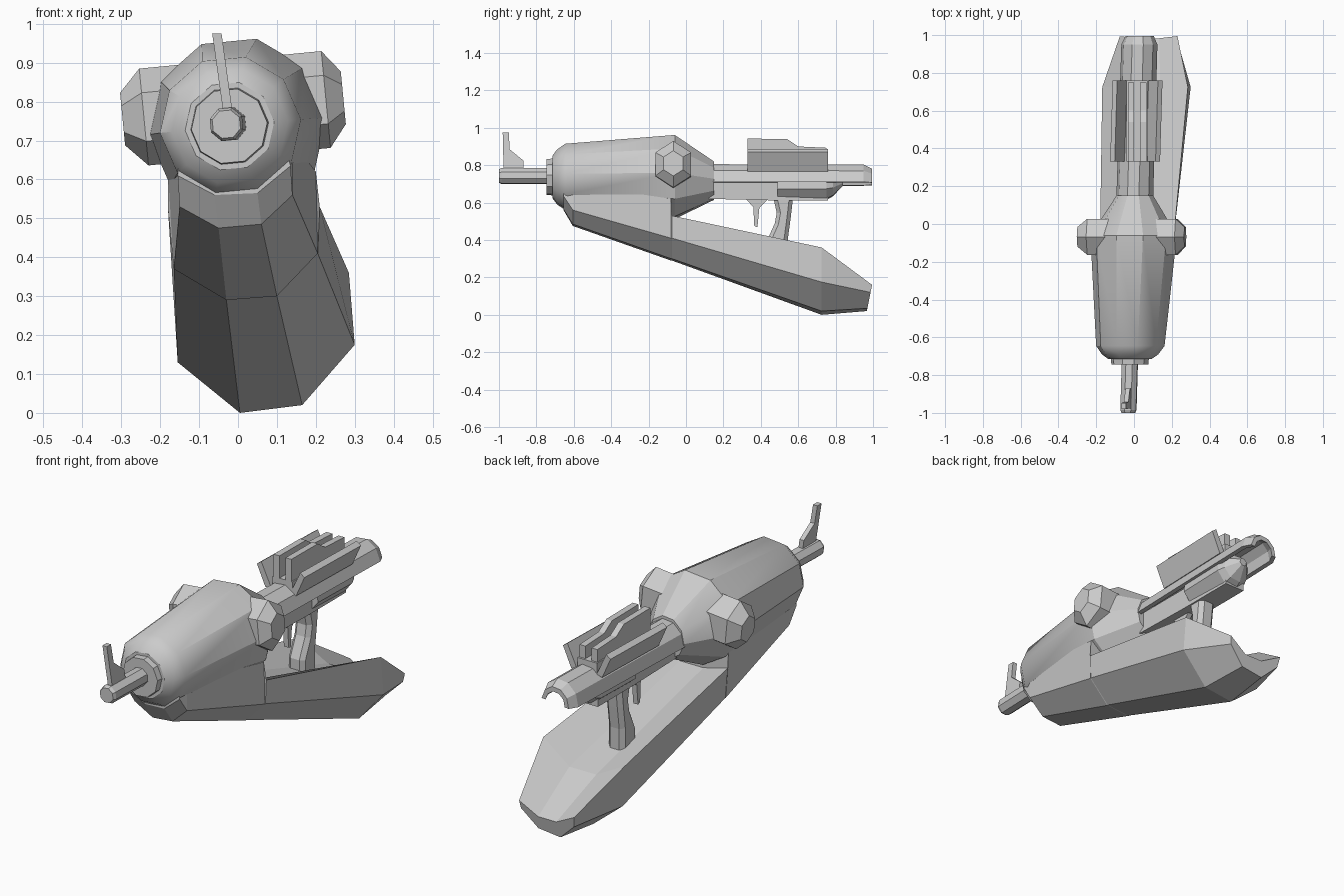
import bpy, bmesh
from math import sin, cos, radians, pi
from mathutils import Vector

if "Cube" in bpy.data.objects:
    bpy.data.objects.remove(bpy.data.objects["Cube"])

TILT = radians(5.5)          # the whole toy leans slightly
AXIS_Z = 0.737


def ax(y):
    """x of the gun's long axis, which is slightly skewed"""
    return 0.03 * y


def loft(name, rings, smooth=False):
    """Skin between rings with equal point counts and cap both ends"""
    bm = bmesh.new()
    rows = [[bm.verts.new(p) for p in r] for r in rings]
    n = len(rows[0])
    for a, b in zip(rows, rows[1:]):
        for i in range(n):
            j = (i + 1) % n
            bm.faces.new((a[i], a[j], b[j], b[i]))
    bm.faces.new(rows[0][::-1])
    bm.faces.new(rows[-1])
    bmesh.ops.recalc_face_normals(bm, faces=bm.faces)
    me = bpy.data.meshes.new(name)
    bm.to_mesh(me)
    bm.free()
    ob = bpy.data.objects.new(name, me)
    bpy.context.collection.objects.link(ob)
    if smooth:
        bpy.ops.object.select_all(action='DESELECT')
        ob.select_set(True)
        bpy.context.view_layer.objects.active = ob
        bpy.ops.object.shade_smooth_by_angle(angle=radians(30))
    return ob


def ring(y, rx, rz=None, z=AXIS_Z, n=10):
    """Flat-topped polygon across the long axis"""
    rz = rz or rx
    out = []
    for i in range(n):
        a = pi / 2 + pi / n + TILT + 2 * pi * i / n
        out.append((ax(y) + rx * cos(a), y, z + rz * sin(a)))
    return out


def plate(name, profile, x0, half, lean=0.0, zref=0.0, bevel=0.0):
    """Side profile (y, z) given thickness in x, sheared by lean"""
    def side(s):
        return [(x0 + s * half + lean * (z - zref), y, z) for y, z in profile]
    ob = loft(name, [side(-1), side(1)])
    if bevel:
        m = ob.modifiers.new("chamfer", 'BEVEL')
        m.width, m.segments = bevel, 1
    return ob


# Main body, nose to rear neck
loft("main_body", [ring(-0.715, 0.115), ring(-0.69, 0.15), ring(-0.645, 0.182),
                   ring(-0.06, 0.23), ring(0.15, 0.098, 0.105, 0.717)], True)

# Nozzle and collar
loft("nozzle_collar", [ring(-0.745, 0.098), ring(-0.70, 0.102)])
loft("nozzle", [ring(-1.0, 0.038, n=8, z=0.742), ring(-0.985, 0.045, n=8, z=0.742),
                ring(-0.73, 0.045, n=8, z=0.742)])

# Front sight blade
plate("front_sight", [(-0.98, 0.975), (-0.947, 0.975), (-0.943, 0.885), (-0.87, 0.825),
                      (-0.87, 0.77), (-0.975, 0.77)], -0.027, 0.012, -0.14, 0.78)

# Side knobs: one hexagonal bar through the body
knob = []
for d, r in ((-0.29, 0.068), (-0.235, 0.125), (-0.14, 0.125),
             (0.14, 0.125), (0.235, 0.125), (0.28, 0.068)):
    c = Vector((-0.008 + d * cos(TILT), -0.068, 0.783 + d * sin(TILT)))
    u = Vector((-sin(TILT), 0, cos(TILT)))
    knob.append([c + u * (r * cos(k * pi / 3)) + Vector((0, 0.88 * r * sin(k * pi / 3), 0))
                 for k in range(6)])
loft("side_knobs", knob)

# Rear barrel: arched shell, open underneath


def arch(y, r, t=0.022, z=0.70):
    ang = [TILT + pi * k / 5 for k in range(6)]
    pts = [(r, a) for a in ang] + [(r - t, a) for a in reversed(ang)]
    return [(ax(y) + q * cos(a), y, z + 1.1 * q * sin(a)) for q, a in pts]


loft("rear_barrel", [arch(0.12, 0.098), arch(0.95, 0.096), arch(0.995, 0.075)])

# Parts below the rear barrel
plate("under_frame", [(0.12, 0.72), (0.12, 0.62), (0.46, 0.612), (0.76, 0.612), (0.76, 0.72)],
      0.012, 0.055)
loft("rear_chamber", [ring(0.49, 0.09, 0.09, 0.70, 8), ring(0.75, 0.09, 0.09, 0.70, 8),
                      ring(0.785, 0.075, 0.07, 0.70, 8), ring(0.84, 0.02, 0.02, 0.71, 8)])

# Top rails with a slot between, and splayed outer fins
for s, tag in ((-1, "left"), (1, "right")):
    plate(tag + "_top_rail", [(0.33, 0.78), (0.33, 0.942), (0.54, 0.94), (0.60, 0.90),
                              (0.75, 0.893), (0.75, 0.78)], 0.016 + s * 0.033, 0.016)
    fin = []
    for y in (0.33, 0.76):
        x = ax(y) - 0.004
        fin.append([(x + s * 0.055, y, 0.775), (x + s * 0.085, y, 0.765),
                    (x + s * 0.132, y, 0.87), (x + s * 0.108, y, 0.887)])
    loft(tag + "_outer_fin", fin)
plate("rail_base", [(0.33, 0.77), (0.33, 0.83), (0.76, 0.83), (0.76, 0.77)], 0.016, 0.055)

# Grip and trigger
plate("grip", [(0.46, 0.66), (0.485, 0.545), (0.475, 0.49), (0.43, 0.39), (0.43, 0.27),
               (0.545, 0.27), (0.545, 0.41), (0.56, 0.52), (0.575, 0.65)],
      0.014, 0.045, bevel=0.02)
plate("trigger", [(0.32, 0.62), (0.36, 0.575), (0.365, 0.475), (0.382, 0.468),
                  (0.392, 0.57), (0.44, 0.62)], 0.012, 0.013)

# Lower hull: half sections (rim, waist, keel) left and right, trough on top


def hull(y, right, left, trough, slant=0.0):
    rim_r, rim_l = right[0], left[-1]
    mid = [(rim_l[0] + (rim_r[0] - rim_l[0]) * f, trough) for f in (0.35, 0.68)]
    top = rim_r[1]
    return [(x, y + slant * (z - top), z) for x, z in right + left + mid]


loft("lower_hull", [
    hull(-0.655, [(0.12, 0.70), (0.135, 0.635), (0.05, 0.565)],
         [(-0.06, 0.56), (-0.155, 0.61), (-0.15, 0.70)], 0.70),
    hull(-0.605, [(0.14, 0.70), (0.14, 0.56), (0.06, 0.485)],
         [(-0.05, 0.475), (-0.15, 0.53), (-0.155, 0.70)], 0.70),
    hull(-0.08, [(0.20, 0.62), (0.205, 0.41), (0.10, 0.30)],
         [(-0.03, 0.29), (-0.165, 0.37), (-0.18, 0.62)], 0.64),
    hull(-0.075, [(0.21, 0.53), (0.205, 0.41), (0.10, 0.30)],
         [(-0.03, 0.29), (-0.165, 0.37), (-0.18, 0.525)], 0.49),
    hull(0.725, [(0.285, 0.36), (0.30, 0.175), (0.165, 0.02)],
         [(0.005, 0.0), (-0.155, 0.13), (-0.168, 0.335)], 0.25),
    hull(0.995, [(0.23, 0.16), (0.225, 0.12), (0.14, 0.035)],
         [(0.02, 0.02), (-0.065, 0.10), (-0.075, 0.155)], 0.10, 0.2)])
